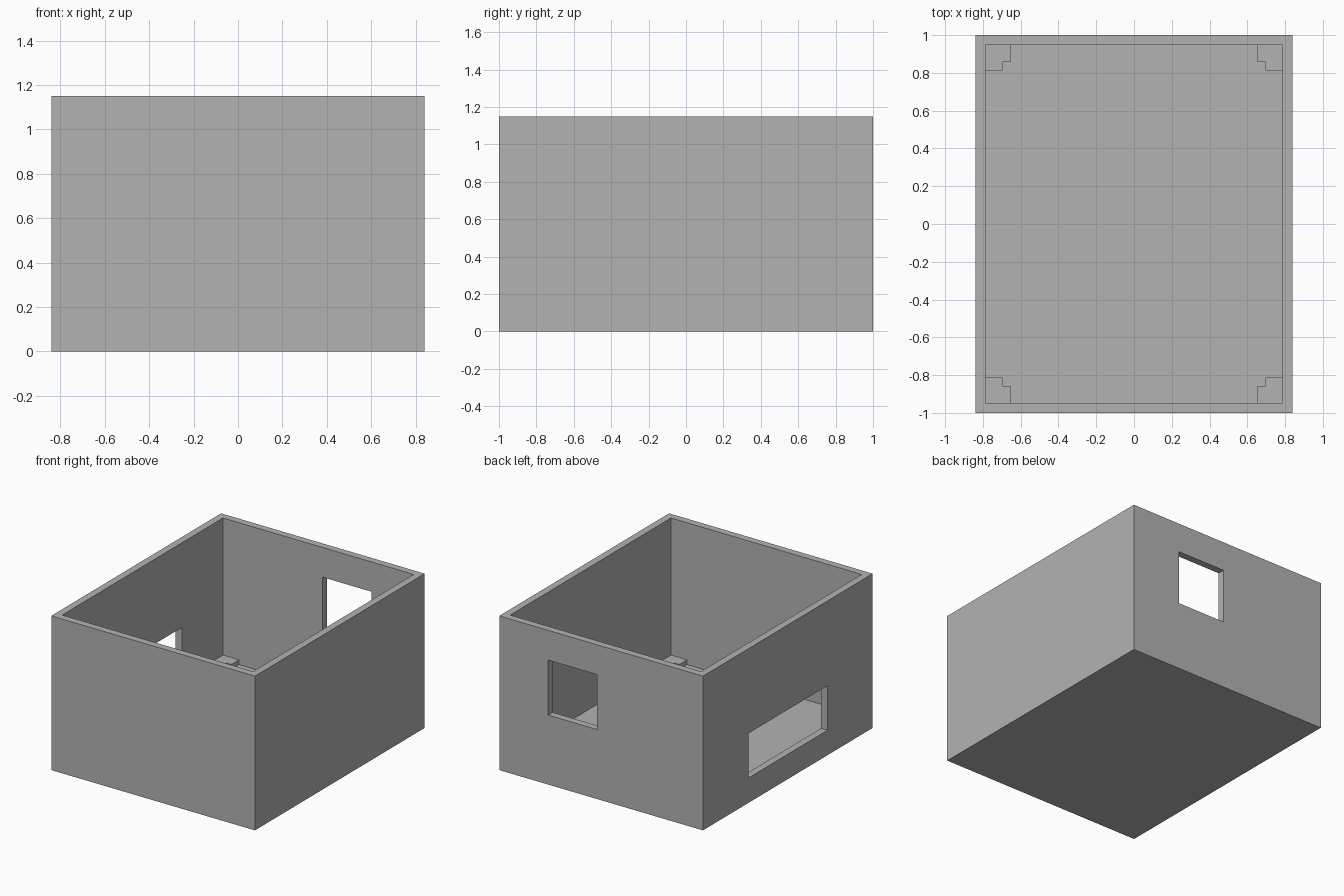
import bpy, bmesh

old = bpy.data.objects.get("Cube")
if old:
    bpy.data.objects.remove(old, do_unlink=True)

W, D, H = 0.84, 1.0, 1.15      # outer half width, half depth, height
IW, ID = 0.787, 0.947          # inner half width, half depth
FLOOR = 0.092

grey = bpy.data.materials.new("plain_grey")
grey.use_nodes = True
colour = (0.45, 0.45, 0.45, 1)
grey.diffuse_color = colour
grey.node_tree.nodes["Principled BSDF"].inputs["Base Color"].default_value = colour


def prism(name, outline, z0, z1):
    """Extrude a flat outline from z0 up to z1."""
    bm = bmesh.new()
    face = bm.faces.new([bm.verts.new((x, y, z0)) for x, y in outline])
    top = bmesh.ops.extrude_face_region(bm, geom=[face])["geom"]
    verts = [g for g in top if isinstance(g, bmesh.types.BMVert)]
    bmesh.ops.translate(bm, verts=verts, vec=(0, 0, z1 - z0))
    bmesh.ops.recalc_face_normals(bm, faces=bm.faces)
    mesh = bpy.data.meshes.new(name)
    bm.to_mesh(mesh)
    bm.free()
    mesh.materials.append(grey)
    obj = bpy.data.objects.new(name, mesh)
    bpy.context.collection.objects.link(obj)
    return obj


def box(name, x0, x1, y0, y1, z0, z1):
    return prism(name, [(x0, y0), (x1, y0), (x1, y1), (x0, y1)], z0, z1)


def cut(target, cutter):
    """Subtract the cutter from the target, then discard it."""
    cutter.hide_render = True
    mod = target.modifiers.new("opening", 'BOOLEAN')
    mod.operation = 'DIFFERENCE'
    mod.solver = 'EXACT'
    mod.object = cutter
    bpy.context.view_layer.objects.active = target
    bpy.ops.object.modifier_apply(modifier=mod.name)
    bpy.data.objects.remove(cutter, do_unlink=True)


# Open-topped shell with a thick floor
shell = box("room_shell", -W, W, -D, D, 0, H)
cut(shell, box("room_cutter", -IW, IW, -ID, ID, FLOOR, H + 0.2))

# Back window and long low side opening
cut(shell, box("back_window_cutter", 0.033, 0.436, 0.9, 1.1, 0.518, 0.928))
cut(shell, box("side_opening_cutter", -0.94, -0.74, -0.467, 0.463, 0.186, 0.518))

# Stepped blocks in the four floor corners
step = [(IW, ID), (0.655, ID), (0.655, 0.857), (0.695, 0.857), (0.695, 0.812), (IW, 0.812)]
for sx, side in ((-1, "right"), (1, "left")):
    for sy, end in ((-1, "front"), (1, "back")):
        prism(f"corner_block_{end}_{side}", [(sx * x, sy * y) for x, y in step], FLOOR, 0.128)
